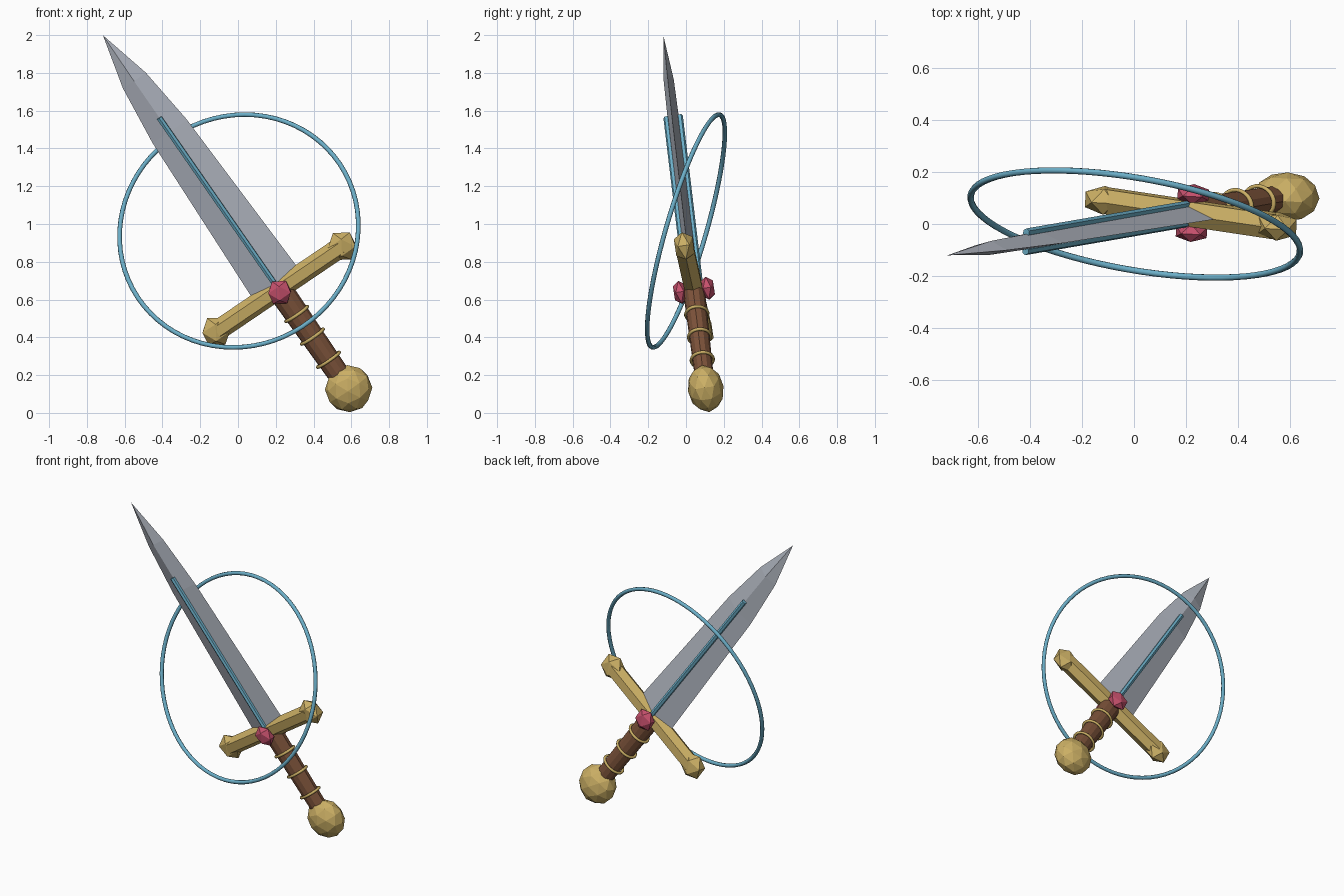
import bpy, bmesh, math
from mathutils import Matrix, Vector

if "Cube" in bpy.data.objects:
    bpy.data.objects.remove(bpy.data.objects["Cube"])

# Sword frame: X along the guard, Y through the thickness, Z toward the tip
d = Vector((-0.568, -0.098, 0.817)).normalized()
w = Vector((0.824, -0.123, 0.553))
w = (w - d * w.dot(d)).normalized()
n = d.cross(w)
SWORD = Matrix((w, n, d)).transposed().to_4x4()
SWORD.translation = (0.218, 0.041, 0.657)


def material(name, rgb):
    m = bpy.data.materials.new(name)
    m.diffuse_color = (*rgb, 1)
    m.use_nodes = True
    m.node_tree.nodes["Principled BSDF"].inputs["Base Color"].default_value = m.diffuse_color
    return m


STEEL = material("steel", (0.43, 0.46, 0.52))
GOLD = material("gold", (0.60, 0.43, 0.13))
LEATHER = material("brown leather", (0.20, 0.085, 0.042))
RUBY = material("red gem", (0.56, 0.08, 0.15))
AQUA = material("sky blue", (0.15, 0.43, 0.58))


def finish(name, bm, mat, frame=SWORD, smooth=False):
    bmesh.ops.recalc_face_normals(bm, faces=bm.faces)
    me = bpy.data.meshes.new(name)
    bm.to_mesh(me)
    bm.free()
    me.materials.append(mat)
    for p in me.polygons:
        p.use_smooth = smooth
    ob = bpy.data.objects.new(name, me)
    ob.matrix_world = frame
    bpy.context.collection.objects.link(ob)
    return ob


def ball(name, mat, loc, size, level):
    bm = bmesh.new()
    bmesh.ops.create_icosphere(bm, subdivisions=level, radius=1,
                               matrix=Matrix.Translation(loc) @ Matrix.Diagonal((*size, 1)))
    return finish(name, bm, mat)


def rod(name, mat, sides, r1, r2, length, matrix):
    bm = bmesh.new()
    bmesh.ops.create_cone(bm, cap_ends=True, segments=sides, radius1=r1, radius2=r2,
                          depth=length, matrix=matrix)
    return finish(name, bm, mat)


def torus(name, mat, major, minor, segs, sides, frame):
    bm = bmesh.new()
    rows = []
    for i in range(segs):
        a = math.tau * i / segs
        row = []
        for j in range(sides):
            b = math.tau * j / sides
            r = major + minor * math.cos(b)
            row.append(bm.verts.new((r * math.cos(a), r * math.sin(a), minor * math.sin(b))))
        rows.append(row)
    for i in range(segs):
        p, q = rows[i], rows[(i + 1) % segs]
        for j in range(sides):
            k = (j + 1) % sides
            bm.faces.new((p[j], q[j], q[k], p[k]))
    return finish(name, bm, mat, frame, smooth=True)


# Blade: diamond sections (height, half width, half thickness) meeting at a tip
bm = bmesh.new()
rings = []
for z, hw, ht in ((0.01, 0.147, 0.034), (1.02, 0.111, 0.031), (1.35, 0.074, 0.027)):
    rings.append([bm.verts.new(c) for c in ((hw, 0, z), (0, ht, z), (-hw, 0, z), (0, -ht, z))])
tip = bm.verts.new((0, 0, 1.643))
bm.faces.new(rings[0])
for i in range(4):
    k = (i + 1) % 4
    for a, b in zip(rings, rings[1:]):
        bm.faces.new((a[i], a[k], b[k], b[i]))
    bm.faces.new((rings[-1][i], rings[-1][k], tip))
finish("blade", bm, STEEL)

# Glowing strips and gems on both faces of the blade
for s, side in ((-1, "front"), (1, "back")):
    rod(side + "_blade_strip", AQUA, 6, 0.016, 0.016, 1.115,
        Matrix.Translation((0, s * 0.036, 0.557)))
    ball(side + "_gem", RUBY, (0, s * 0.073, -0.01), (0.07, 0.04, 0.07), 1)

# Crossguard with a faceted knob at each end
rod("crossguard", GOLD, 6, 0.055, 0.055, 0.80,
    Matrix.Rotation(math.radians(90), 4, 'Y') @ Matrix.Rotation(math.radians(90), 4, 'Z'))
for s, side in ((-1, "left"), (1, "right")):
    ball(side + "_guard_knob", GOLD, (s * 0.405, 0, 0), (0.085, 0.058, 0.085), 1)

# Grip, its wire bands and the pommel
rod("grip", LEATHER, 12, 0.058, 0.068, 0.57,
    Matrix.Translation((0, 0, -0.315)) @ Matrix.Diagonal((1, 0.85, 1, 1)))
for i, z in enumerate((-0.163, -0.31, -0.46)):
    torus("grip_band_%d" % (i + 1), GOLD, 0.07, 0.009, 24, 8,
          SWORD @ Matrix.Translation((0, 0, z)) @ Matrix.Diagonal((1, 0.85, 1, 1)))
ball("pommel", GOLD, (0, 0, -0.647), (0.126, 0.095, 0.126), 2)

# Large tilted halo ring around the sword
tilt = Vector((0.165, 0.947, -0.275)).to_track_quat('Z', 'Y').to_matrix().to_4x4()
torus("halo_ring", AQUA, 0.641, 0.0125, 72, 8, Matrix.Translation((0.005, 0, 0.963)) @ tilt)
